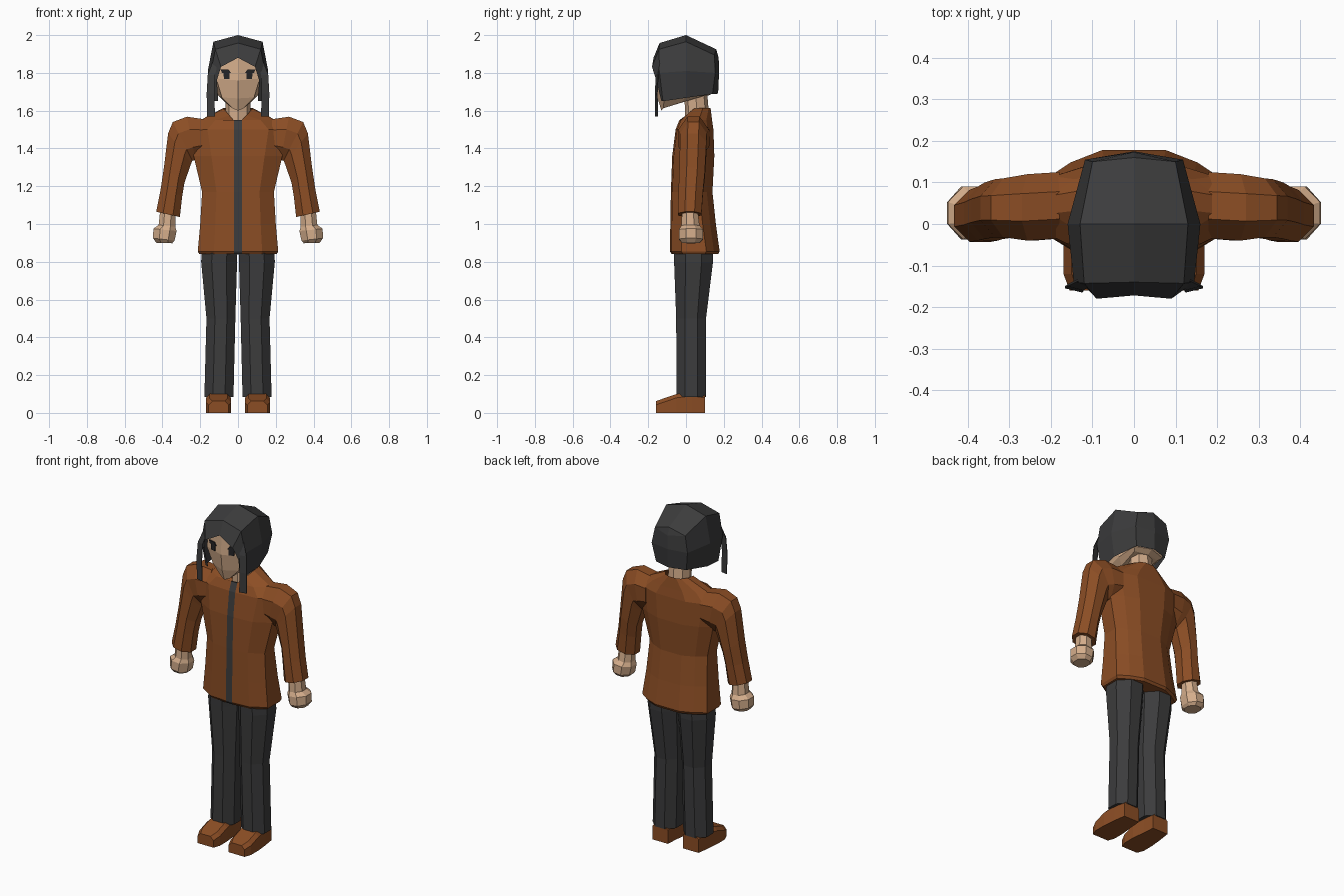
import bpy, bmesh, math


def material(name, rgb):
    m = bpy.data.materials.new(name)
    m.diffuse_color = (*rgb, 1)
    return m


BROWN = material("brown leather", (0.26, 0.075, 0.018))
DARK = material("charcoal", (0.045, 0.045, 0.046))
SKIN = material("skin", (0.66, 0.42, 0.26))
EYE = material("eye black", (0.018, 0.018, 0.02))


def loft(name, rings, mats, closed=True, caps=(True, True), rule=None):
    """Skin a list of equal-length point rings with flat quads."""
    bm = bmesh.new()
    rows = [[bm.verts.new(p) for p in r] for r in rings]
    n = len(rows[0])
    for a, b in zip(rows, rows[1:]):
        for k in range(n if closed else n - 1):
            j = (k + 1) % n
            f = bm.faces.new((a[k], a[j], b[j], b[k]))
            if rule:
                f.material_index = rule(k)
    if caps[0]:
        bm.faces.new(rows[0])
    if caps[1]:
        bm.faces.new(rows[-1])
    bmesh.ops.remove_doubles(bm, verts=bm.verts, dist=1e-5)
    bmesh.ops.recalc_face_normals(bm, faces=bm.faces)
    me = bpy.data.meshes.new(name)
    bm.to_mesh(me)
    bm.free()
    for m in mats:
        me.materials.append(m)
    ob = bpy.data.objects.new(name, me)
    bpy.context.collection.objects.link(ob)
    return ob


def both(half):
    """Complete a half ring (front to back) with its mirror image."""
    return half + [(-x, y, z) for x, y, z in reversed(half) if x > 0 or (x, y, z) not in (half[0], half[-1])]


def flip(rings, s):
    return [[(s * x, y, z) for x, y, z in r] for r in rings]


def limb_ring(xo, zo, xi, zi, y0, y1):
    """Octagon spanning an outer and an inner point and a depth range."""
    pts = []
    for k in range(8):
        a = math.radians(22.5 + 45 * k)
        u, v = math.cos(a) / 1.848 + 0.5, math.sin(a) / 1.848 + 0.5
        pts.append((xi + (xo - xi) * u, y0 + (y1 - y0) * v, zi + (zo - zi) * u))
    return pts


# Jacket body with a dark front strip
def torso_ring(z, w, y0, y1):
    return both([(0.02, y0, z), (0.6 * w, y0 + 0.008, z), (w, y0 + 0.06, z),
                 (w, y1 - 0.07, z), (0.72 * w, y1 - 0.03, z), (0.36 * w, y1, z)])


jacket = [torso_ring(*r) for r in [
    (0.84, 0.205, -0.075, 0.17), (0.855, 0.213, -0.085, 0.178), (1.0, 0.2, -0.083, 0.158),
    (1.17, 0.19, -0.08, 0.14), (1.36, 0.235, -0.073, 0.15), (1.5, 0.27, -0.055, 0.145),
    (1.55, 0.2, -0.035, 0.138)]]
jacket.append(both([(0.02, -0.02, 1.545), (0.045, 0.0, 1.575), (0.075, 0.04, 1.61),
                    (0.075, 0.09, 1.615), (0.05, 0.12, 1.615), (0.025, 0.13, 1.615)]))
loft("jacket_body", jacket, [BROWN, DARK], caps=(True, False), rule=lambda k: int(k == 11))

# Neck
neck = [[(0.066 * math.cos(math.pi * k / 4), 0.058 + dy + 0.062 * math.sin(math.pi * k / 4), z)
         for k in range(8)] for z, dy in ((1.52, 0), (1.60, 0), (1.72, -0.01))]
loft("neck", neck, [SKIN])

# Head
head = [
    [(0, -0.13, 1.6), (0.03, -0.12, 1.613), (0.07, -0.02, 1.645), (0.08, 0.1, 1.68), (0, 0.12, 1.68)],
    [(0, -0.15, 1.665), (0.085, -0.115, 1.67), (0.105, 0, 1.68), (0.1, 0.12, 1.695), (0, 0.15, 1.7)],
    [(0, -0.16, 1.76), (0.115, -0.13, 1.77), (0.13, 0, 1.77), (0.1, 0.12, 1.77), (0, 0.15, 1.77)],
    [(0, -0.155, 1.89), (0.1, -0.13, 1.88), (0.12, 0, 1.88), (0.08, 0.12, 1.88), (0, 0.14, 1.88)]]
loft("head", [both(r) for r in head], [SKIN])

# Hair shell: arches from the fringe back to the nape, each from crown to tip
hair = [
    [(0, -0.172, 1.88), (0.09, -0.18, 1.832), (0.112, -0.157, 1.76), (0.105, -0.13, 1.65)],
    [(0, -0.14, 1.958), (0.12, -0.143, 1.925), (0.145, -0.14, 1.8), (0.128, -0.122, 1.65)],
    [(0, 0, 2.0), (0.13, 0, 1.965), (0.16, 0, 1.81), (0.14, 0, 1.668)],
    [(0, 0.16, 1.925), (0.1, 0.15, 1.895), (0.118, 0.155, 1.8), (0.1, 0.14, 1.688)],
    [(0, 0.16, 1.925), (0, 0.173, 1.88), (0, 0.175, 1.8), (0, 0.17, 1.69)]]
arches = [[(-x, y, z) for x, y, z in reversed(h[1:])] + h for h in hair]
loft("hair", arches, [DARK], closed=False, caps=(False, False))


# Face details as thin plates following the slope of the cheek
def face_plate(name, outline, s):
    rings = [[(x, -0.16 + 0.26 * x - d, z) for x, z in outline] for d in (-0.001, 0.006)]
    loft(name, flip(rings, s), [EYE])


for side, s in (("left", 1), ("right", -1)):
    face_plate(side + "_eye", [(0.046, 1.767), (0.074, 1.767), (0.078, 1.805), (0.044, 1.805)], s)
    face_plate(side + "_eyelash", [(0.037, 1.8), (0.085, 1.8), (0.092, 1.818), (0.05, 1.818)], s)

    # Long front strand of hair
    strand = []
    for xi, xo, y, z in ((0.10, 0.13, -0.145, 1.87), (0.122, 0.16, -0.16, 1.79),
                         (0.125, 0.166, -0.165, 1.69), (0.122, 0.163, -0.163, 1.57)):
        strand.append([(xi, y, z), (xo, y + 0.01, z), (xo, y + 0.015, z), (xi, y + 0.005, z)])
    loft(side + "_hair_strand", flip(strand, s), [DARK])

    # Sleeve from inside the shoulder to the cuff
    sleeve = [limb_ring(*r) for r in [
        (0.18, 1.555, 0.18, 1.36, -0.035, 0.125), (0.27, 1.568, 0.225, 1.34, -0.04, 0.12),
        (0.345, 1.54, 0.242, 1.335, -0.032, 0.11), (0.37, 1.48, 0.248, 1.32, -0.032, 0.108),
        (0.392, 1.3, 0.283, 1.22, -0.036, 0.1), (0.41, 1.18, 0.295, 1.15, -0.04, 0.09),
        (0.433, 1.065, 0.308, 1.037, -0.043, 0.082)]]
    loft(side + "_sleeve", flip(sleeve, s), [BROWN])

    # Wrist and fist
    hand = [limb_ring(*r) for r in [
        (0.41, 1.09, 0.33, 1.07, -0.02, 0.06), (0.42, 0.995, 0.332, 0.985, -0.025, 0.072),
        (0.448, 0.975, 0.325, 0.963, -0.037, 0.09), (0.45, 0.925, 0.336, 0.912, -0.037, 0.09),
        (0.432, 0.9, 0.348, 0.898, -0.02, 0.072)]]
    loft(side + "_hand", flip(hand, s), [SKIN])

    # Trouser leg
    leg = [limb_ring(xo, z, xi, z, y0, y1) for z, xi, xo, y0, y1 in [
        (0.9, 0.002, 0.19, -0.065, 0.145), (0.8, 0.005, 0.195, -0.063, 0.143),
        (0.5, 0.014, 0.167, -0.052, 0.106), (0.085, 0.024, 0.178, -0.05, 0.105)]]
    loft(side + "_trouser_leg", flip(leg, s), [DARK])

    # Shoe, toe to heel
    shoe = []
    for y, xi, xo, h in ((-0.16, 0.05, 0.155, 0.062), (-0.12, 0.036, 0.17, 0.076),
                         (-0.05, 0.036, 0.17, 0.1), (0.03, 0.045, 0.162, 0.11), (0.1, 0.05, 0.152, 0.1)):
        shoe.append([(xi, y, 0), (xo, y, 0), (xo, y, h - 0.02), (xo - 0.02, y, h),
                     (xi + 0.02, y, h), (xi, y, h - 0.02)])
    loft(side + "_shoe", flip(shoe, s), [BROWN])
